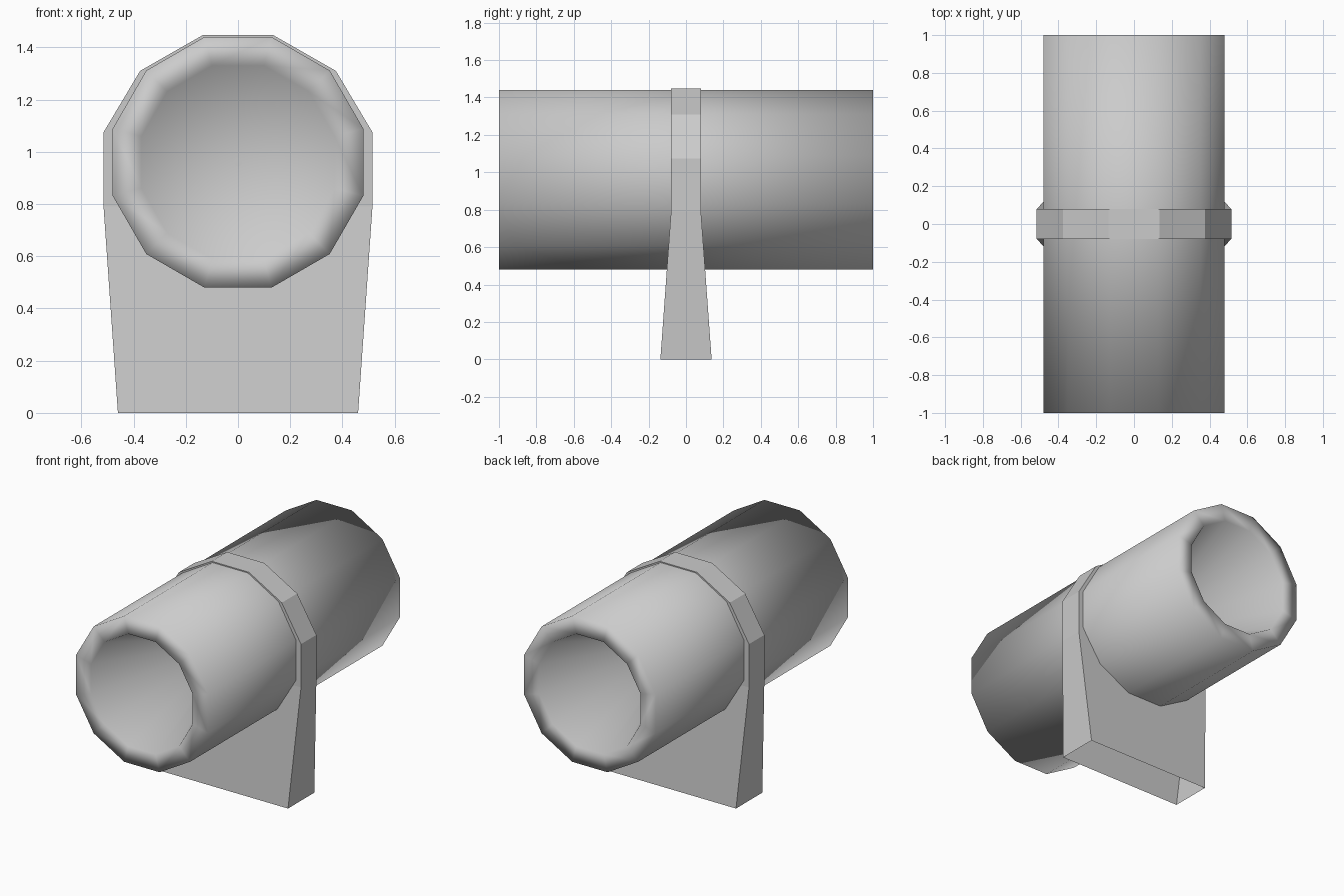
import bpy, bmesh, math

if "Cube" in bpy.data.objects:
    bpy.data.objects.remove(bpy.data.objects["Cube"])

SIDES, CENTRE_Z = 12, 0.96


def finish(name, bm, smooth):
    bmesh.ops.recalc_face_normals(bm, faces=bm.faces[:])
    mesh = bpy.data.meshes.new(name)
    bm.to_mesh(mesh)
    bm.free()
    for p in mesh.polygons:
        p.use_smooth = smooth
    obj = bpy.data.objects.new(name, mesh)
    bpy.context.collection.objects.link(obj)
    return obj


def ring(bm, apothem, y):
    r = apothem / math.cos(math.pi / SIDES)
    angles = [(i + 0.5) * 2 * math.pi / SIDES for i in range(SIDES)]
    return [bm.verts.new((r * math.cos(a), y, CENTRE_Z + r * math.sin(a))) for a in angles]


def bridge(bm, a, b):
    for i in range(len(a)):
        j = (i + 1) % len(a)
        bm.faces.new((a[i], a[j], b[j], b[i]))


# Barrel: twelve-sided, soft rims, each mouth tapering inward
bm = bmesh.new()
outer = [ring(bm, 0.48, y) for y in (-1, 1)]
bridge(bm, *outer)
for rim, side in zip(outer, (-1, 1)):
    inner = ring(bm, 0.37, side)
    bridge(bm, rim, inner)
    tip = bm.verts.new((0, side * 0.04, CENTRE_Z))
    for i in range(SIDES):
        bm.faces.new((inner[i], inner[(i + 1) % SIDES], tip))
finish("barrel", bm, True)

# Stand: flared foot, open underneath, rising into a band over the barrel
half = [(0.46, 0.137, 0), (0.515, 0.08, 0.79), (0.515, 0.08, 1.075),
        (0.375, 0.08, 1.31), (0.135, 0.08, 1.447)]
bm = bmesh.new()
loops = []
for s in (-1, 1):
    right = [bm.verts.new((x, s * y, z)) for x, y, z in half]
    left = [bm.verts.new((-x, s * y, z)) for x, y, z in reversed(half)]
    loop = right + left
    bm.faces.new((loop[0], loop[1], loop[-2], loop[-1]))
    bm.faces.new(loop[1:-1])
    loops.append(loop)
a, b = loops
for i in range(len(a) - 1):
    bm.faces.new((a[i], a[i + 1], b[i + 1], b[i]))
finish("stand", bm, False)
